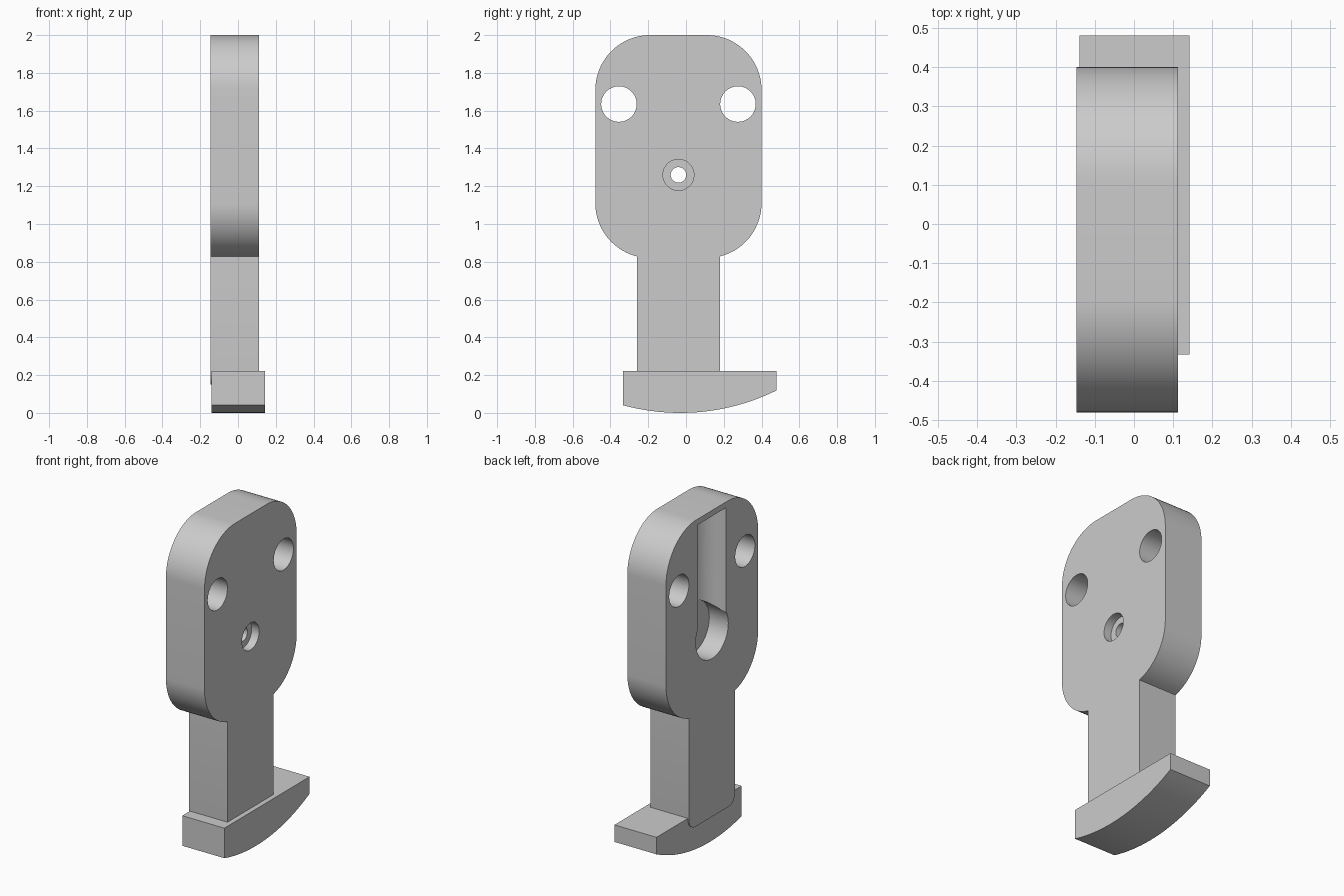
import bpy, bmesh, math
from mathutils import Matrix

cube = bpy.data.objects.get("Cube")
if cube:
    bpy.data.objects.remove(cube, do_unlink=True)

grey = bpy.data.materials.new("plain grey")
grey.use_nodes = True
grey.diffuse_color = (0.6, 0.6, 0.6, 1)
grey.node_tree.nodes["Principled BSDF"].inputs["Base Color"].default_value = (0.6, 0.6, 0.6, 1)

MID = -0.04               # y of the symmetry line of the handle
BACK, FACE = -0.146, 0.112  # x of the two broad faces
PIVOT_Z = 1.26


def link(name, bm):
    bmesh.ops.recalc_face_normals(bm, faces=bm.faces)
    mesh = bpy.data.meshes.new(name)
    bm.to_mesh(mesh)
    bm.free()
    mesh.materials.append(grey)
    obj = bpy.data.objects.new(name, mesh)
    bpy.context.collection.objects.link(obj)
    return obj


def prism(name, outline, x0, x1):
    """Extrude a (y, z) outline from x0 to x1."""
    bm = bmesh.new()
    face = bm.faces.new([bm.verts.new((x0, y, z)) for y, z in outline])
    new = bmesh.ops.extrude_face_region(bm, geom=[face])["geom"]
    bmesh.ops.translate(bm, vec=(x1 - x0, 0, 0),
                        verts=[v for v in new if isinstance(v, bmesh.types.BMVert)])
    return link(name, bm)


def cylinder(name, axis, radius, start, end, y, other):
    """Cylinder along x (other = z) or along z (other = x)."""
    bm = bmesh.new()
    bmesh.ops.create_cone(bm, cap_ends=True, segments=64, radius1=radius,
                          radius2=radius, depth=end - start)
    mid = (start + end) / 2
    if axis == "x":
        place = Matrix.Translation((mid, y, other)) @ Matrix.Rotation(math.pi / 2, 4, "Y")
    else:
        place = Matrix.Translation((other, y, mid))
    bm.transform(place)
    return link(name, bm)


def arc(cy, cz, r, a0, a1, n=20):
    steps = [math.radians(a0 + (a1 - a0) * i / n) for i in range(n + 1)]
    return [(cy + r * math.cos(a), cz + r * math.sin(a)) for a in steps]


def smooth(obj):
    bpy.ops.object.select_all(action="DESELECT")
    obj.select_set(True)
    bpy.context.view_layer.objects.active = obj
    bpy.ops.object.shade_smooth_by_angle(angle=math.radians(30))


# Handle: rounded plate and narrower stem in one mirrored outline
junction = -math.degrees(math.acos(0.07 / 0.29))
half = (arc(0.16, 0.21, 0.06, -90, 0, 8)
        + arc(0.15, 1.11, 0.29, junction, 0)
        + arc(0.15, 1.71, 0.29, 0, 90))
outline = [(MID + u, z) for u, z in half] + [(MID - u, z) for u, z in reversed(half)]
handle = prism("handle", outline, BACK, FACE)

# Cutters: two mounting holes, pivot bore, counterbore, round pocket, long groove
cutters = [cylinder("mounting_hole_cutter", "x", 0.094, -0.4, 0.4, MID + s * 0.315, 1.635)
           for s in (-1, 1)]
cutters += [
    cylinder("pocket_cutter", "x", 0.155, -0.4, BACK + 0.127, MID, PIVOT_Z),
    cylinder("groove_cutter", "z", 0.134, PIVOT_Z, 1.965, MID, BACK),
    cylinder("counterbore_cutter", "x", 0.082, FACE - 0.05, 0.4, MID, PIVOT_Z),
    cylinder("bore_cutter", "x", 0.041, -0.4, 0.4, MID, PIVOT_Z),
]
for cutter in cutters:
    cutter.hide_render = True
    mod = handle.modifiers.new(cutter.name, "BOOLEAN")
    mod.operation = "DIFFERENCE"
    mod.solver = "EXACT"
    mod.object = cutter

# Bake the cuts and drop the cutters
graph = bpy.context.evaluated_depsgraph_get()
baked = bpy.data.meshes.new_from_object(handle.evaluated_get(graph))
handle.modifiers.clear()
handle.data = baked
for cutter in cutters:
    bpy.data.objects.remove(cutter, do_unlink=True)
smooth(handle)

# Foot: flat-topped block with a curved underside
R, LOW, Y0, Y1, N = 1.15, -0.03, -0.333, 0.48, 32
under = []
for i in range(N + 1):
    y = Y0 + (Y1 - Y0) * i / N
    under.append((y, R - math.sqrt(R * R - (y - LOW) ** 2)))
foot = prism("foot", under + [(Y1, 0.222), (Y0, 0.222)], -0.139, 0.142)
smooth(foot)
